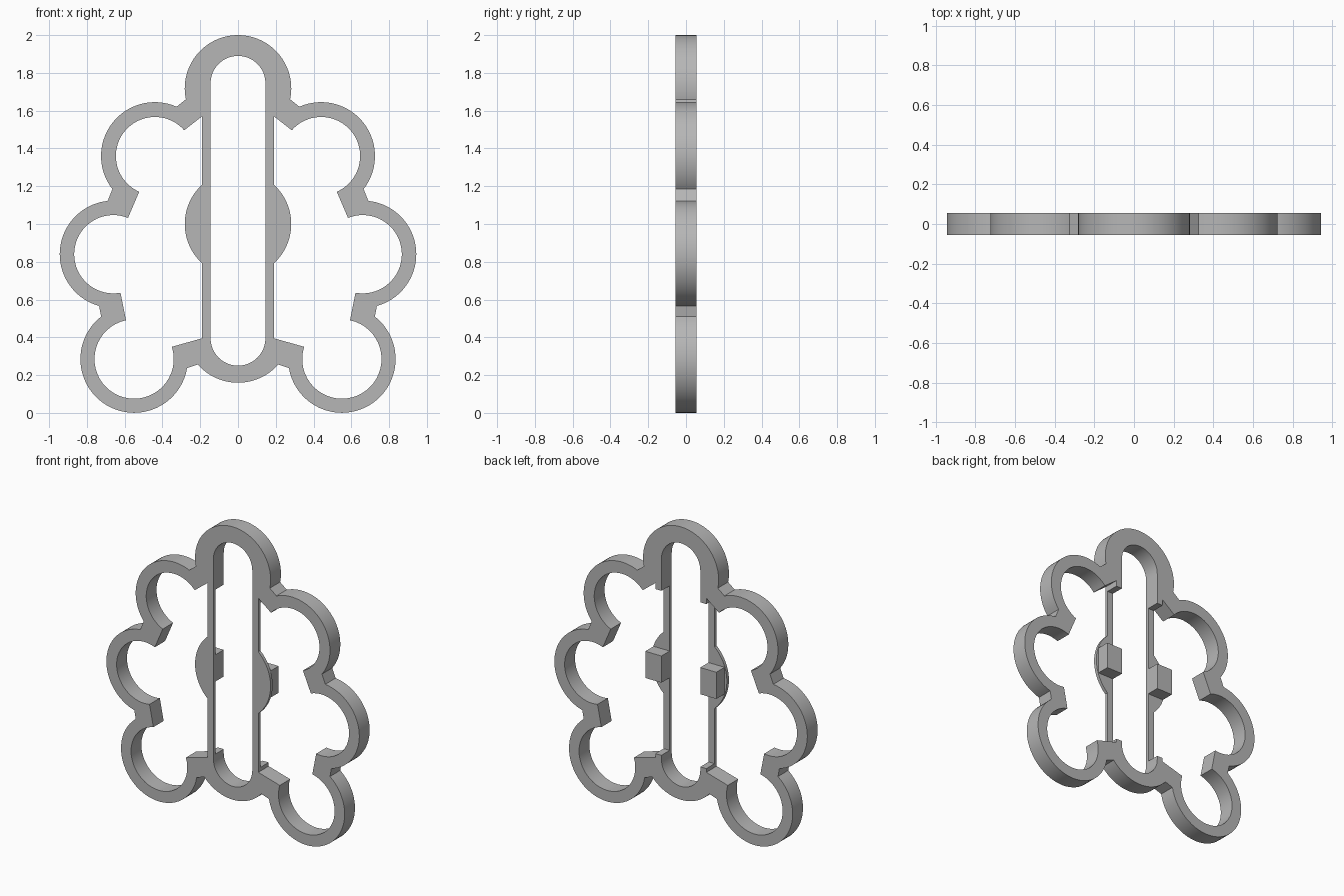
import bpy, bmesh
from math import cos, sin, atan2, pi, hypot, radians

cube = bpy.data.objects.get("Cube")
if cube:
    bpy.data.objects.remove(cube)

grey = bpy.data.materials.new("light grey plastic")
grey.use_nodes = True
color = (0.47, 0.47, 0.47, 1)
grey.diffuse_color = color
grey.node_tree.nodes["Principled BSDF"].inputs["Base Color"].default_value = color

FRONT, BACK, PLATE = -0.055, 0.055, -0.033


def arc(center, start, end, turn, steps=36):
    """Points on a circle from start to end; turn is -1 clockwise, 1 counter-clockwise."""
    cx, cz = center
    a = atan2(start[1] - cz, start[0] - cx)
    sweep = (atan2(end[1] - cz, end[0] - cx) - a) * turn % (2 * pi) * turn
    r = (hypot(start[0] - cx, start[1] - cz) + hypot(end[0] - cx, end[1] - cz)) / 2
    return [(cx + r * cos(a + sweep * i / steps), cz + r * sin(a + sweep * i / steps))
            for i in range(steps + 1)]


def mirrored_slab(name, points, y0, y1):
    """Extrude a right-half profile along y and mirror it across x = 0."""
    bm = bmesh.new()
    face = bm.faces.new([bm.verts.new((x, y0, z)) for x, z in points])
    new = bmesh.ops.extrude_face_region(bm, geom=[face])["geom"]
    for v in new:
        if isinstance(v, bmesh.types.BMVert):
            v.co.y = y1
    bmesh.ops.recalc_face_normals(bm, faces=bm.faces)
    seam = [f for f in bm.faces if all(abs(v.co.x) < 1e-4 for v in f.verts)]
    bmesh.ops.delete(bm, geom=seam, context="FACES")
    mesh = bpy.data.meshes.new(name)
    bm.to_mesh(mesh)
    bm.free()
    mesh.materials.append(grey)
    obj = bpy.data.objects.new(name, mesh)
    bpy.context.collection.objects.link(obj)
    bpy.ops.object.select_all(action="DESELECT")
    obj.select_set(True)
    bpy.context.view_layer.objects.active = obj
    bpy.ops.object.shade_smooth_by_angle(angle=radians(30))
    obj.modifiers.new("mirror", "MIRROR")
    return obj


# Lobe centres, and the ends of the rails
upper, middle, lower = (0.44, 1.36), (0.66, 0.84), (0.55, 0.285)
rail_in, rail_out, rail_low, rail_high = 0.145, 0.19, 0.42, 1.53

# Outer contour, from the top arch down to the bottom arch
outer = arc((0, 1.718), (0, 2), (0.276, 1.66), -1)
outer += arc(upper, (0.325, 1.621), (0.665, 1.185), -1)
outer += arc(middle, (0.69, 1.123), (0.735, 0.567), -1)
outer += arc(lower, (0.725, 0.51), (0.27, 0.237), -1)
outer += arc((0, 0.442), (0.213, 0.256), (0, 0.16), -1)

# Inner contour, from the slot bottom back up to the slot top
inner = arc((0, 0.395), (0, 0.25), (rail_in, 0.395), 1, 16)
inner += [(rail_in, rail_low), (rail_out, rail_low), (rail_out, 0.395)]
inner += arc(lower, (0.35, 0.35), (0.593, 0.49), 1)
inner += arc(middle, (0.622, 0.637), (0.582, 1.033), 1)
inner += arc(upper, (0.522, 1.173), (0.283, 1.498), 1)
inner += [(rail_out, 1.57), (rail_out, rail_high), (rail_in, rail_high)]
inner += arc((0, 1.745), (rail_in, 1.745), (0, 1.89), 1, 16)

mirrored_slab("lobed_frame", outer + inner, FRONT, BACK)

# Thin front rails, each with a rounded tab
rail = [(rail_in, rail_high), (rail_in, rail_low), (rail_out, rail_low)]
rail += arc((0, 1), (rail_out, 0.792), (rail_out, 1.208), 1)
rail += [(rail_out, rail_high)]
mirrored_slab("front_rails", rail, FRONT, PLATE)

# Blocks behind the tabs
block = [(rail_in, 0.91), (0.265, 0.91), (0.265, 1.09), (rail_in, 1.09)]
mirrored_slab("back_blocks", block, PLATE, BACK)
